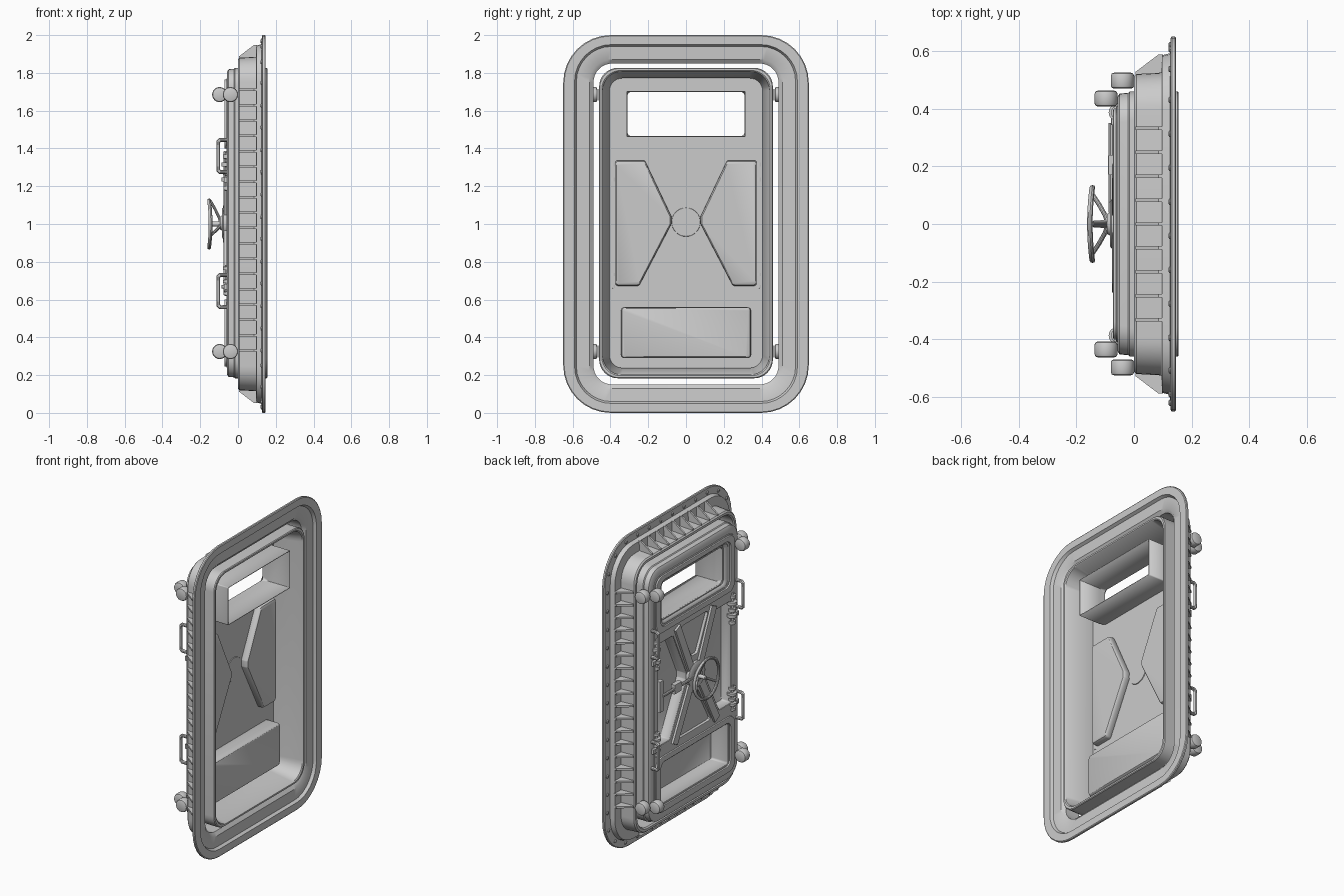
import bpy, bmesh, math
from mathutils import Vector, Matrix
from mathutils.geometry import interpolate_bezier

if "Cube" in bpy.data.objects:
    bpy.data.objects.remove(bpy.data.objects["Cube"])

# ---------- helpers (outlines are 2D: y, z; depth runs along x) ----------
def fillet(pts, r, n=7):
    pts = [Vector((p[0], p[1], 0)) for p in pts]
    out = []
    for i, c in enumerate(pts):
        u, v = (pts[i - 1] - c).normalized(), (pts[(i + 1) % len(pts)] - c).normalized()
        t = r / math.tan(u.angle(v) / 2)
        a, b = c + u * t, c + v * t
        out += [(p.x, p.y) for p in interpolate_bezier(a, a.lerp(c, .552), b.lerp(c, .552), b, n)]
    return out

def rect(hy, z0, z1, r, n=7):
    return fillet([(-hy, z0), (hy, z0), (hy, z1), (-hy, z1)], r, n)

def scaled(pts, s):
    cy, cz = sum(p[0] for p in pts) / len(pts), sum(p[1] for p in pts) / len(pts)
    return [(cy + (p[0] - cy) * s, cz + (p[1] - cz) * s) for p in pts]

def mirrored(pts):
    return [(-y, z) for y, z in reversed(pts)]

def finish(name, bm, solid=0):
    bmesh.ops.recalc_face_normals(bm, faces=bm.faces)
    me = bpy.data.meshes.new(name)
    bm.to_mesh(me)
    bm.free()
    ob = bpy.data.objects.new(name, me)
    bpy.context.collection.objects.link(ob)
    if solid:
        m = ob.modifiers.new("thickness", 'SOLIDIFY')
        m.thickness, m.offset = solid, 0
    return ob

def loft(name, loops, closed=False, cap=False, solid=0):
    bm = bmesh.new()
    rings = [[bm.verts.new((x, y, z)) for y, z in pts] for pts, x in loops]
    n = len(rings[0])
    for k in range(len(rings) if closed else len(rings) - 1):
        a, b = rings[k], rings[(k + 1) % len(rings)]
        for i in range(n):
            j = (i + 1) % n
            bm.faces.new((a[i], a[j], b[j], b[i]))
    if cap:
        bm.faces.new(rings[-1])
    return finish(name, bm, solid)

def curve_mesh(name, splines, dims, cyclic, xf=None, **props):
    cu = bpy.data.curves.new(name, 'CURVE')
    cu.dimensions = dims
    for k, v in props.items():
        setattr(cu, k, v)
    for pts in splines:
        s = cu.splines.new('POLY')
        s.points.add(len(pts) - 1)
        for p, c in zip(s.points, pts):
            p.co = (c[0], c[1], c[2] if len(c) > 2 else 0, 1)
        s.use_cyclic_u = cyclic
    tmp = bpy.data.objects.new("tmp", cu)
    bpy.context.collection.objects.link(tmp)
    dg = bpy.context.evaluated_depsgraph_get()
    me = bpy.data.meshes.new_from_object(tmp.evaluated_get(dg))
    bpy.data.objects.remove(tmp)
    me.name = name
    if xf:
        me.transform(xf)
    ob = bpy.data.objects.new(name, me)
    bpy.context.collection.objects.link(ob)
    return ob

TO_YZ = Matrix(((0, 0, 1, 0), (1, 0, 0, 0), (0, 1, 0, 0), (0, 0, 0, 1)))

def plate(name, outlines, x0, x1, bevel=.004):
    return curve_mesh(name, outlines, '2D', True, Matrix.Translation(((x0 + x1) / 2, 0, 0)) @ TO_YZ,
                      fill_mode='BOTH', extrude=(x1 - x0) / 2 - bevel, bevel_depth=bevel,
                      offset=-bevel, bevel_resolution=1)

def tube(name, pts, r):
    return curve_mesh(name, [pts], '3D', False, bevel_depth=r, bevel_resolution=3,
                      use_fill_caps=True)

def lathe(name, centre, axis, profile, seg=20):
    # profile: (distance along axis, radius)
    bm = bmesh.new()
    rot = Vector((0, 0, 1)).rotation_difference(Vector(axis)).to_matrix()
    rings = []
    for h, r in profile:
        rings.append([bm.verts.new(Vector(centre) + rot @ Vector((r * math.cos(2 * math.pi * i / seg),
                      r * math.sin(2 * math.pi * i / seg), h))) for i in range(seg)])
    for a, b in zip(rings, rings[1:]):
        for i in range(seg):
            j = (i + 1) % seg
            bm.faces.new((a[i], a[j], b[j], b[i]))
    bm.faces.new(rings[0])
    bm.faces.new(rings[-1])
    return finish(name, bm)

def bar(name, p, q, w, x0, x1):
    p, q = Vector(p), Vector(q)
    d = (q - p).normalized() * w / 2
    n = Vector((-d.y, d.x))
    return plate(name, [[tuple(p + n), tuple(p - n), tuple(q - n), tuple(q + n)]], x0, x1)

# ---------- wall frame with stepped flange ----------
def frame_ring(hy):
    hz = hy + (.35 if hy > .6 else .36)
    return rect(hy, 1 - hz, 1 + hz, hy * .95 - .365, 9)
profile = [(.49, .008), (.497, 0), (.512, 0), (.52, .008), (.525, .095), (.585, .097), (.592, .125),
           (.645, .127), (.65, .131), (.65, .142), (.645, .146), (.59, .146), (.58, .128), (.512, .125), (.49, .108)]
loft("wall_frame", [(frame_ring(hy), x) for hy, x in profile], closed=True)

# triangular gussets round the frame
bm = bmesh.new()
def fin(base, out, along):
    out, along = Vector(out), Vector(along) * .006
    sides = [[bm.verts.new(Vector(base) + out * d + Vector((x, 0, 0)) + along * s)
              for x, d in ((.006, -.01), (.006, .008), (.085, .068), (.1, .068), (.1, -.01))] for s in (-1, 1)]
    bm.faces.new(sides[0])
    bm.faces.new(sides[1])
    for i in range(5):
        j = (i + 1) % 5
        bm.faces.new((sides[0][i], sides[0][j], sides[1][j], sides[1][i]))
for s in (-1, 1):
    for i in range(18):
        fin((0, s * .52, .33 + i * .0812), (0, s, 0), (0, 0, 1))
    for i in range(-4, 5):
        fin((0, i * .083, 1 + s * .88), (0, 0, s), (0, 1, 0))
finish("frame_gussets", bm)

# flange rivets, evenly spaced along the flange
path = [Vector(p) for p in rect(.62, .03, 1.97, .22, 9)]
gap, travelled = .118, 0
for a, b in zip(path, path[1:] + path[:1]):
    L = (b - a).length
    while travelled < L:
        p = a.lerp(b, travelled / L)
        lathe("flange_rivet", (.128, p.x, p.y), (-1, 0, 0), [(-.004, .011), (.005, .011), (.009, .006)], 8)
        travelled += gap
    travelled -= L

# ---------- door shell: deep tray with a narrow rim and tapering walls ----------
def door_ring(hy):
    return rect(hy, 1.005 - hy - .362, 1.005 + hy + .362, .1 if hy > .43 else .07, 9)
loft("door_shell", [(door_ring(hy), x) for hy, x in
     [(.46, .15), (.456, .155), (.446, .155), (.441, .15), (.405, -.035), (.405, -.058),
      (.44, -.058), (.452, -.05), (.455, -.02), (.46, -.015)]], closed=True)

# door skin with window, side, bottom and triangular pockets
side = fillet([(.08, 1.04), (.08, 1.0), (.25, .675), (.372, .675), (.372, 1.335), (.22, 1.335)], .012, 4)
lower = rect(.343, .293, .557, .015)
window = rect(.34, 1.445, 1.725, .04)
inner_window = rect(.311, 1.465, 1.70, .012)
top_tri = fillet([(-.14, 1.36), (-.03, 1.13), (.03, 1.13), (.14, 1.36)], .015, 4)
low_tri = fillet([(-.17, .65), (-.035, .89), (.035, .89), (.17, .65)], .015, 4)
trays = [side, mirrored(side), lower]
outer = rect(.41, .24, 1.77, .06)
plate("door_front_skin", [outer, window, top_tri, low_tri] + trays, -.062, -.042, .003)
plate("door_inner_skin", [outer, inner_window] + trays, -.042, -.03, .001)

# pressed panels standing out on the inner side
for name, pts, x in (("right_panel", trays[0], .01), ("left_panel", trays[1], .01), ("lower_panel", lower, .062)):
    loft(name, [(pts, -.058), (pts, x - .015), (scaled(pts, .985), x - .004), (scaled(pts, .96), x)],
         cap=True, solid=.005)
# deep box hood round the window, reaching the rim plane
loft("window_hood", [(window, -.06), (rect(.325, 1.455, 1.712, .03), -.042),
                     (rect(.313, 1.463, 1.702, .025), -.035), (rect(.313, 1.463, 1.702, .004), 0),
                     (rect(.313, 1.463, 1.702, .004), .15)], solid=.005)
lathe("inner_disc", (-.032, 0, 1.01), (1, 0, 0), [(0, .077), (.006, .075)], 32)

# raised borders and cross arms on the outer side
plate("window_border", [rect(.4, 1.4, 1.765, .06), rect(.355, 1.435, 1.735, .045)], -.072, -.058)
plate("lower_border", [rect(.4, .245, .6, .06), rect(.355, .285, .565, .04)], -.072, -.058)
for s in (-1, 1):
    bar("upper_cross_arm", (s * .03, 1.02), (s * .185, 1.375), .055, -.076, -.058)
    bar("lower_cross_arm", (s * .03, .99), (s * .215, .635), .055, -.076, -.058)
lathe("hub_plate", (-.058, 0, 1.005), (-1, 0, 0), [(0, .085), (.02, .085), (.026, .075), (.026, .04), (.036, .034)], 28)

# ---------- handwheel with a slightly bowed rim ----------
bpy.ops.mesh.primitive_torus_add(major_radius=.125, minor_radius=.01, major_segments=40, minor_segments=10)
rim = bpy.context.object
rim.name = "wheel_rim"
rim.data.transform(Matrix.Translation((-.145, 0, 1)) @ Matrix.Rotation(math.pi / 2, 4, 'Y'))
for v in rim.data.vertices:
    v.co.x -= .008 * (1 - (v.co.y / .125) ** 2)
for i in range(3):
    a = math.pi / 2 + i * 2 * math.pi / 3
    tube("wheel_spoke", [(x, r * math.cos(a), 1 + r * math.sin(a)) for x, r in
                         ((-.092, .005), (-.1, .035), (-.122, .08), (-.147, .123))], .008)
lathe("wheel_shaft", (-.08, 0, 1), (-1, 0, 0), [(0, .022), (.012, .022), (.014, .014), (.06, .012), (.064, .008)])

# locking linkage on one side
tube("lock_rod", [(-.078, .04, 1.0), (-.078, .35, 1.0)], .011)
bar("lock_block", (.17, 1.0), (.24, 1.0), .06, -.09, -.058)
bar("lock_bracket", (.36, .9), (.36, 1.1), .035, -.08, -.05)

# ---------- hinge spindles, handles and corner rollers ----------
def disc(length, r, c):
    h = length / 2
    return [(-h, r - c), (-h + c * .3, r - c * .3), (-h + c, r), (h - c, r), (h - c * .3, r - c * .3), (h, r - c)]
spindle = [(-.1, .011)]
for h, r in ((-.085, .02), (-.04, .03), (-.005, .022), (.04, .03), (.082, .022)):
    spindle += [(h - .012, .011), (h - .01, r), (h + .01, r), (h + .012, .011)]
spindle.append((.105, .011))
for s in (-1, 1):
    for z, k in ((1.275, 1), (.7, .8)):
        lathe("hinge_spindle", (-.058, s * .387, z), (0, 0, 1), [(h * k, r) for h, r in spindle], 16)
        bar("hinge_lug", (s * .4, z - .04 * k), (s * .435, z - .04 * k), .03, -.075, -.04)
    for z in (1.36, .645):
        y = s * .43
        tube("grab_handle", [(-.052, y, z - .085), (-.095, y, z - .085), (-.105, y, z - .075),
                             (-.105, y, z + .075), (-.095, y, z + .085), (-.052, y, z + .085)], .011)
    for z in (1.685, .325):
        lathe("door_roller", (-.097, s * .435, z), (0, 1, 0), disc(.056, .04, .012), 24)
        lathe("frame_roller", (-.04, s * .497, z), (0, 1, 0), disc(.055, .04, .01), 24)

# smooth shading with sharp edges kept
bpy.ops.object.select_all(action='SELECT')
bpy.context.view_layer.objects.active = bpy.data.objects["wall_frame"]
bpy.ops.object.shade_smooth_by_angle(angle=math.radians(35))
